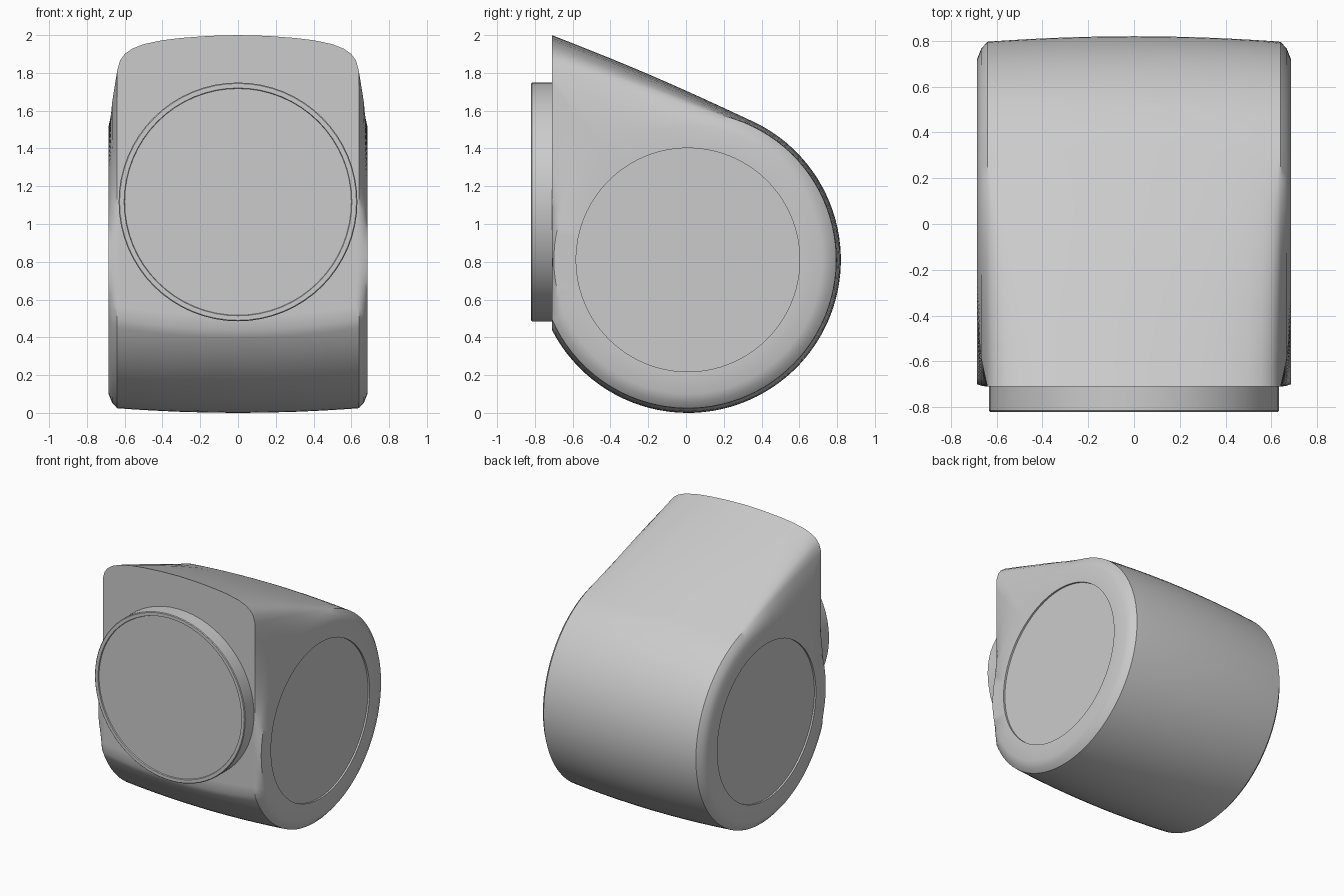
import bpy, bmesh
from math import sin, cos, pi, acos, atan2, sqrt, radians

if "Cube" in bpy.data.objects:
    bpy.data.objects.remove(bpy.data.objects["Cube"], do_unlink=True)

grey = bpy.data.materials.new("light grey")
grey.use_nodes = True
grey.diffuse_color = (0.6, 0.6, 0.6, 1)
grey.node_tree.nodes["Principled BSDF"].inputs["Base Color"].default_value = (0.6, 0.6, 0.6, 1)

CY, CZ, FRONT = 0.01, 0.81, -0.71


def loft(name, rings, angle):
    """Skin closed rings of points and cap both ends."""
    bm = bmesh.new()
    loops = [[bm.verts.new(p) for p in ring] for ring in rings]
    n = len(loops[0])
    for a, b in zip(loops, loops[1:]):
        for i in range(n):
            j = (i + 1) % n
            bm.faces.new((a[i], a[j], b[j], b[i]))
    bm.faces.new(loops[0])
    bm.faces.new(loops[-1])
    bmesh.ops.recalc_face_normals(bm, faces=bm.faces)
    mesh = bpy.data.meshes.new(name)
    bm.to_mesh(mesh)
    bm.free()
    mesh.materials.append(grey)
    obj = bpy.data.objects.new(name, mesh)
    bpy.context.collection.objects.link(obj)
    bpy.ops.object.select_all(action="DESELECT")
    obj.select_set(True)
    bpy.context.view_layer.objects.active = obj
    bpy.ops.object.shade_smooth_by_angle(angle=radians(angle))
    return obj


def teardrop(r, tip):
    """Round drum outline with a flat front and a straight slope up to the tip."""
    dy = FRONT - CY
    low = CZ - sqrt(r * r - dy * dy)
    start = atan2(low - CZ, dy)
    dz = tip - CZ
    end = atan2(dz, dy) - acos(r / sqrt(dy * dy + dz * dz))
    pts = []
    for i in range(65):
        a = start + (end - start) * i / 64
        pts.append((CY + r * cos(a), CZ + r * sin(a)))
    y0, z0 = pts[-1]
    for i in range(1, 17):
        t = i / 16
        bulge = 0.012 * sin(pi * t)
        pts.append((y0 + (FRONT - y0) * t, z0 + (tip - z0) * t + bulge))
    pts += [(FRONT, tip + (low - tip) * i / 20) for i in range(1, 20)]
    return pts


def project(pts, r):
    """Pull an outline radially onto a circle around the drum axis."""
    out = []
    for y, z in pts:
        a = atan2(z - CZ, y - CY)
        out.append((CY + r * cos(a), CZ + r * sin(a)))
    return out


# Half of the body: crowned sections, then the shoulder and the recessed side disc
half = []
for x, drop in ((0, 0), (0.15, 0.004), (0.3, 0.015), (0.4, 0.027), (0.5, 0.048),
                (0.56, 0.072), (0.6, 0.1), (0.625, 0.135), (0.64, 0.19)):
    half.append((x, teardrop(0.81 - 0.06 * x * x, 2 - drop)))
edge = half[-1][1]
rim = project(edge, 0.71)
shoulder = [(a + (c - a) * 0.4, b + (d - b) * 0.4) for (a, b), (c, d) in zip(edge, rim)]
half += [(0.667, shoulder), (0.685, rim), (0.685, project(edge, 0.592)),
         (0.672, project(edge, 0.592))]

# Mirror the sections to the other side
sections = [(-x, p) for x, p in half[:0:-1]] + half
loft("body", [[(x, y, z) for y, z in p] for x, p in sections], 40)

# Round front flange with a shallow recessed disc
flange = ((0.632, -0.69), (0.632, -0.815), (0.627, -0.82), (0.603, -0.82), (0.6, -0.812))
loft("front_flange", [[(r * cos(2 * pi * i / 64), y, 1.117 + r * sin(2 * pi * i / 64))
                       for i in range(64)] for r, y in flange], 35)
